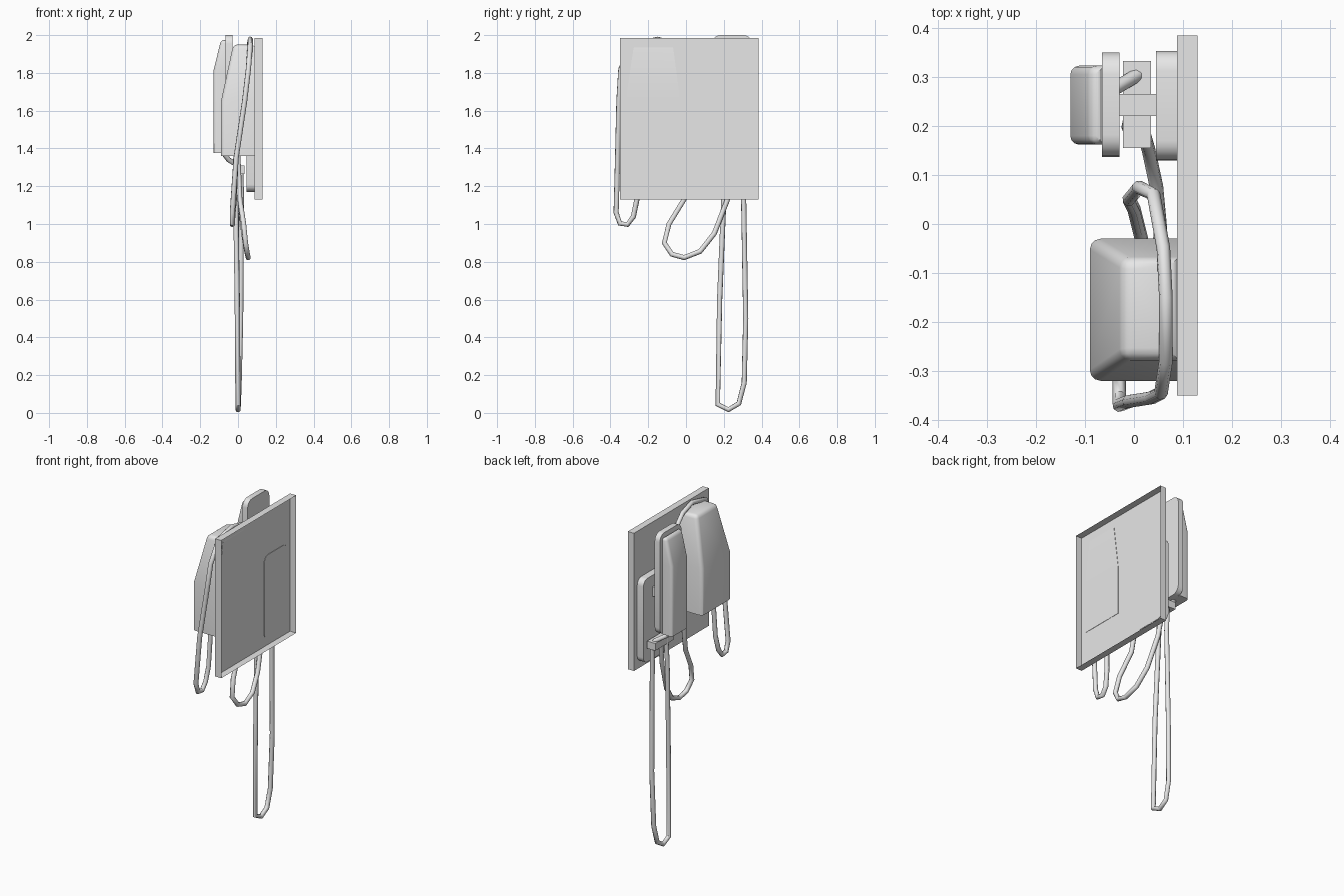
import bpy, bmesh, math

if "Cube" in bpy.data.objects:
    bpy.data.objects.remove(bpy.data.objects["Cube"])

grey = bpy.data.materials.new("plain grey")
grey.use_nodes = True
grey.diffuse_color = (0.8, 0.8, 0.8, 1)
grey.node_tree.nodes["Principled BSDF"].inputs["Base Color"].default_value = (0.8, 0.8, 0.8, 1)


def finish(obj, angle=30):
    obj.data.materials.clear()
    obj.data.materials.append(grey)
    bpy.ops.object.select_all(action='DESELECT')
    obj.select_set(True)
    bpy.context.view_layer.objects.active = obj
    bpy.ops.object.shade_smooth_by_angle(angle=math.radians(angle))
    return obj


def from_bmesh(name, bm):
    bmesh.ops.recalc_face_normals(bm, faces=bm.faces)
    mesh = bpy.data.meshes.new(name)
    bm.to_mesh(mesh)
    bm.free()
    obj = bpy.data.objects.new(name, mesh)
    bpy.context.collection.objects.link(obj)
    return finish(obj)


def box(x, y, z):
    """Box between the given (low, high) pairs."""
    bm = bmesh.new()
    bmesh.ops.create_cube(bm, size=1)
    for v in bm.verts:
        v.co = [r[0] if c < 0 else r[1] for c, r in zip(v.co, (x, y, z))]
    return bm


def rounded_plate(name, x, y, z, radius):
    """Slab lying against x, with rounded corners."""
    bm = box(x, y, z)
    corners = [e for e in bm.edges if abs(e.verts[0].co.x - e.verts[1].co.x) > 0.01]
    bmesh.ops.bevel(bm, geom=corners, offset=radius, segments=5,
                    profile=0.5, affect='EDGES')
    return from_bmesh(name, bm)


def housing(name, back, sections, radius):
    """Loft of (z, front x, y low, y high) sections, softened at front and top."""
    bm = bmesh.new()
    rings = [[bm.verts.new(p) for p in
              ((back, y0, z), (front, y0, z), (front, y1, z), (back, y1, z))]
             for z, front, y0, y1 in sections]
    for low, high in zip(rings, rings[1:]):
        for i in range(4):
            j = (i + 1) % 4
            bm.faces.new((low[i], low[j], high[j], high[i]))
    bm.faces.new(rings[0])
    bm.faces.new(rings[-1])
    bmesh.ops.recalc_face_normals(bm, faces=bm.faces)
    floor = sections[0][0]

    def soft(e):
        a, b = (v.co for v in e.verts)
        on_back = a.x > back - 0.001 and b.x > back - 0.001
        on_floor = a.z < floor + 0.001 and b.z < floor + 0.001
        at_top = min(a.z, b.z) > sections[-1][0] - 0.001
        return not on_floor and (at_top or not on_back) and e.calc_face_angle(0) > 0.6

    bmesh.ops.bevel(bm, geom=[e for e in bm.edges if soft(e)], offset=radius,
                    segments=3, profile=0.5, affect='EDGES')
    return from_bmesh(name, bm)


def cord(name, points, radius=0.014):
    """Tube following a polyline."""
    curve = bpy.data.curves.new(name, 'CURVE')
    curve.dimensions = '3D'
    curve.bevel_depth = radius
    curve.bevel_resolution = 2
    curve.use_fill_caps = True
    line = curve.splines.new('POLY')
    line.points.add(len(points) - 1)
    for p, co in zip(line.points, points):
        p.co = (*co, 1)
    temp = bpy.data.objects.new(name + " path", curve)
    bpy.context.collection.objects.link(temp)
    graph = bpy.context.evaluated_depsgraph_get()
    mesh = bpy.data.meshes.new_from_object(temp.evaluated_get(graph))
    bpy.data.objects.remove(temp)
    obj = bpy.data.objects.new(name, mesh)
    bpy.context.collection.objects.link(obj)
    return finish(obj, 50)


# Backing panel, a shallow tray open on its rear side
tray = box((0.088, 0.13), (-0.35, 0.385), (1.13, 1.985))
rear = max(tray.faces, key=lambda f: f.calc_center_median().x)
bmesh.ops.delete(tray, geom=[rear], context='FACES_ONLY')
from_bmesh("backing_panel", tray)

# Large tapered housing
housing("main_housing", 0.09, [(1.36, -0.09, -0.32, -0.03),
                               (1.65, -0.09, -0.32, -0.03),
                               (1.95, -0.025, -0.275, -0.07)], 0.022)

# Smaller unit: wall pad, arm, carrier plate and front shell
rounded_plate("wall_pad", (0.045, 0.09), (0.13, 0.353), (1.17, 1.69), 0.04)
from_bmesh("support_arm", box((-0.035, 0.05), (0.22, 0.265), (1.56, 1.62)))
rounded_plate("carrier_plate", (-0.065, -0.03), (0.137, 0.35), (1.375, 2.0), 0.045)
housing("front_shell", -0.06, [(1.375, -0.13, 0.162, 0.323),
                               (1.81, -0.13, 0.162, 0.323),
                               (1.975, -0.09, 0.162, 0.323)], 0.018)

# Cord clamp below the smaller unit
from_bmesh("cord_clamp", box((-0.022, 0.035), (0.155, 0.333), (1.265, 1.31)))

# Cords
cord("shell_cord", [(-0.08, 0.25, 1.38), (-0.05, 0.27, 1.34),
                    (0, 0.3, 1.31), (0.02, 0.31, 1.28)])
cord("long_loop", [(0.015, 0.31, 1.3), (0.018, 0.305, 1.13), (0.014, 0.316, 0.5),
                   (0.006, 0.308, 0.16), (0.002, 0.28, 0.05), (0, 0.225, 0.017),
                   (0, 0.168, 0.045), (-0.004, 0.178, 0.6), (-0.012, 0.2, 1.13),
                   (-0.01, 0.21, 1.3)])
cord("middle_loop", [(0, 0.25, 1.29), (0.01, 0.22, 1.13), (0.03, 0.15, 0.95),
                     (0.046, 0.075, 0.855), (0.054, -0.01, 0.822),
                     (0.05, -0.075, 0.84), (0.04, -0.115, 0.9),
                     (0.03, -0.09, 1.0), (0.01, -0.01, 1.13), (0, 0.03, 1.35),
                     (-0.01, 0.05, 1.6), (0.01, 0.075, 1.78), (0.04, 0.06, 1.88),
                     (0.06, -0.05, 1.95), (0.065, -0.15, 1.978),
                     (0.065, -0.28, 1.95), (0.055, -0.345, 1.82),
                     (0.035, -0.355, 1.65), (-0.01, -0.362, 1.35),
                     (-0.03, -0.37, 1.06), (-0.03, -0.35, 1.003),
                     (-0.03, -0.31, 0.997), (-0.028, -0.278, 1.04),
                     (-0.02, -0.26, 1.13), (-0.01, -0.25, 1.38)])
